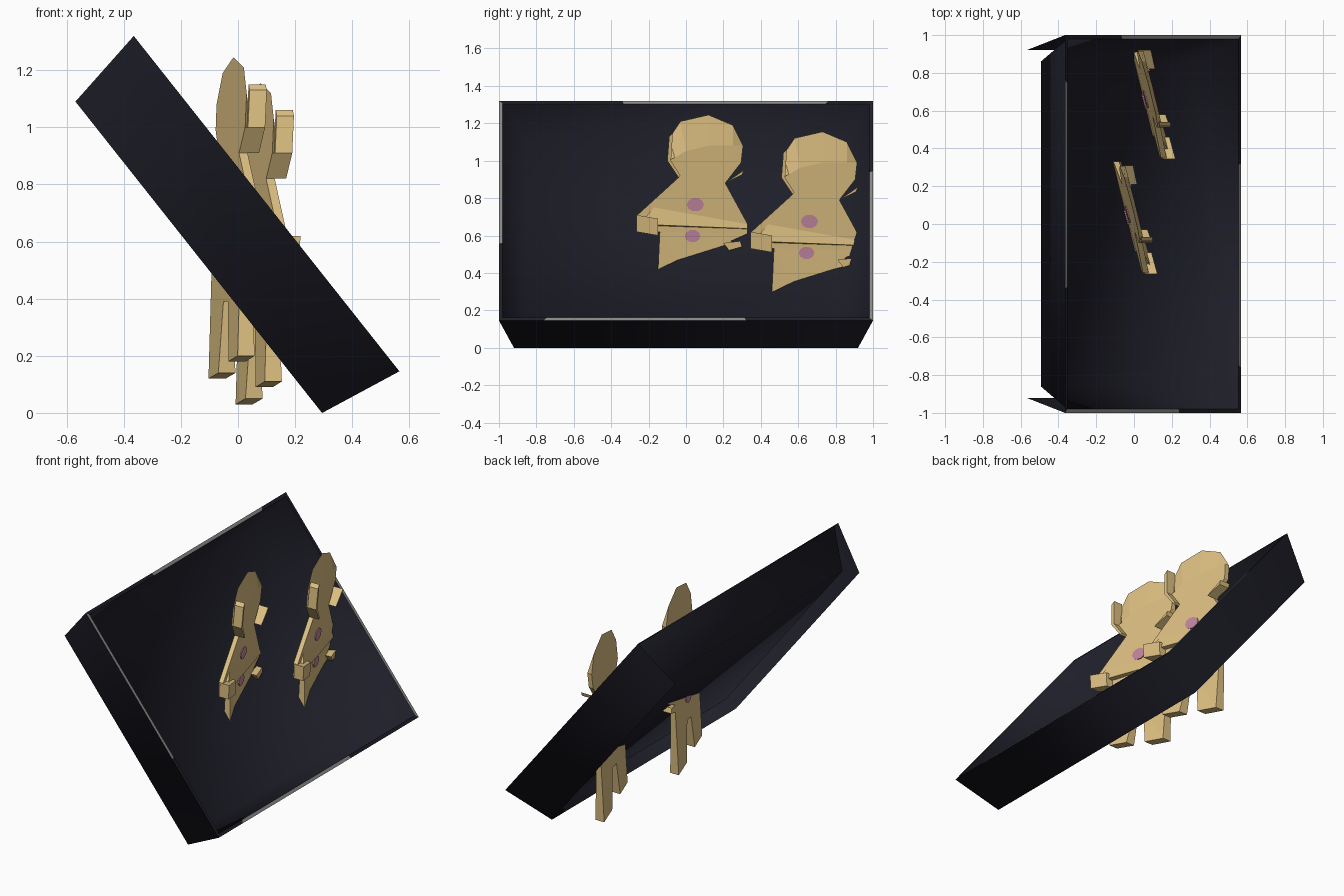
import bpy, bmesh, math
from mathutils import Vector
from mathutils.geometry import tessellate_polygon

if "Cube" in bpy.data.objects:
    bpy.data.objects.remove(bpy.data.objects["Cube"])


def material(name, rgb):
    m = bpy.data.materials.new(name)
    m.diffuse_color = (*rgb, 1)
    m.use_nodes = True
    m.node_tree.nodes["Principled BSDF"].inputs["Base Color"].default_value = m.diffuse_color
    return m


NAVY = material("dark_navy", (0.013, 0.013, 0.022))
GREY = material("rim_grey", (0.25, 0.25, 0.25))
TAN = material("biscuit_tan", (0.72, 0.52, 0.22))
PINK = material("icing_pink", (0.55, 0.24, 0.36))


def finish(name, bm, mats, smooth=False):
    bmesh.ops.recalc_face_normals(bm, faces=bm.faces[:])
    for f in bm.faces:
        f.smooth = smooth
    me = bpy.data.meshes.new(name)
    bm.to_mesh(me)
    bm.free()
    for m in mats:
        me.materials.append(m)
    ob = bpy.data.objects.new(name, me)
    bpy.context.collection.objects.link(ob)
    return ob


# --- Tray: tilted frame, t runs down the slope, d is depth below the rim ---
LENGTH = 1.498


def tray_point(t, d, y):
    return Vector((-0.365 + 0.621 * t - 0.784 * d, y, 1.32 - 0.784 * t - 0.62 * d))


def ring(bm, inset_t, inset_y, d):
    a, b, y = inset_t, LENGTH - inset_t, 1 - inset_y
    return [bm.verts.new(tray_point(t, d, s))
            for t, s in ((a, -y), (b, -y), (b, y), (a, y))]


def tray_shell(name, top, bottom, sides, floor):
    bm = bmesh.new()
    r0, r1 = ring(bm, *top), ring(bm, *bottom)
    for i in sides:
        j = (i + 1) % 4
        bm.faces.new((r0[i], r0[j], r1[j], r1[i]))
    if floor:
        bm.faces.new(r1)
    return finish(name, bm, [NAVY], smooth=True)


# outer skirt: two long sides and the lower end
tray_shell("tray_outer_walls", (0, 0, 0), (0.0535, 0.08, 0.303), (0, 1, 2), False)
# inner basin with floor
basin = tray_shell("tray_basin", (0.02, 0.02, 0), (0.09, 0.14, 0.235), (0, 1, 2, 3), True)
basin.data.flip_normals()

# rim: each strip has one pale stretch between dark ends
bm = bmesh.new()
outer, inner = ring(bm, 0, 0, 0), ring(bm, 0.02, 0.02, 0)
for i, (f0, f1) in enumerate(((0.0, 0.65), (0.12, 0.66), (0.0, 0.68), (0.12, 0.67))):
    j = (i + 1) % 4
    cuts = [0, f0, f1, 1]
    for k in range(3):
        if cuts[k + 1] - cuts[k] < 0.001:
            continue
        quad = [bm.verts.new(a.co.lerp(b.co, f)) for a, b, f in (
            (outer[i], outer[j], cuts[k]), (outer[i], outer[j], cuts[k + 1]),
            (inner[i], inner[j], cuts[k + 1]), (inner[i], inner[j], cuts[k]))]
        bm.faces.new(quad).material_index = 1 if k == 1 else 0
finish("tray_rim", bm, [NAVY, GREY])

# --- Biscuit figures: outline in (y, z), standing through the tray ---
OUTLINE = [(-0.10, 1.0), (-0.09, 1.12), (-0.03, 1.21), (0.12, 1.245), (0.25, 1.19),
           (0.305, 1.08), (0.295, 0.99), (0.21, 0.88), (0.33, 0.66), (0.33, 0.61),
           (0.24, 0.57), (0.22, 0.12), (0.09, 0.14), (0.06, 0.39), (0.0, 0.39),
           (-0.04, 0.18), (-0.16, 0.20), (-0.14, 0.62), (-0.25, 0.62), (-0.26, 0.71),
           (-0.04, 0.91)]
BACK, FRONT, LEG_FRONT = -0.03, 0.0, 0.03


def biscuit_point(shift, y, z, off):
    lean = 0.065 if z > 0.6 else 0.04
    return Vector((-0.01 - 0.26 * (y - 0.05) + lean * (z - 0.6) + off, y, z)) + shift


def prism(name, shift, back, front, off0, off1, mat, leg_off=None):
    """Extrude a (y, z) outline; leg_off replaces off1 on the low points."""
    bm = bmesh.new()
    a = [bm.verts.new(biscuit_point(shift, y, z, off0)) for y, z in back]
    b = [bm.verts.new(biscuit_point(shift, y, z, leg_off if leg_off and z < 0.3 else off1))
         for y, z in front]
    n = len(a)
    # caps are filled in the flat outline so concave notches stay open
    for shape, verts in ((back, a), (front, b)):
        for tri in tessellate_polygon([[Vector((y, z, 0)) for y, z in shape]]):
            bm.faces.new([verts[k] for k in tri])
    for i in range(n):
        j = (i + 1) % n
        bm.faces.new((a[i], a[j], b[j], b[i]))
    return finish(name, bm, [mat])


def circle(cy, cz, r, n=10):
    return [(cy + r * math.cos(k * math.tau / n), cz + 0.8 * r * math.sin(k * math.tau / n))
            for k in range(n)]


def biscuit(tag, shift):
    shift = Vector(shift)
    # body with the head sloping back above the brow
    brow = [(y + 0.03 * (z > 1.1 and y < 0), min(z, 1.08, 1.07 + 0.6 * y)) for y, z in OUTLINE]
    prism("biscuit_body_" + tag, shift, OUTLINE, brow, BACK, FRONT, TAN, LEG_FRONT)
    # sloping ledge across the arms
    bm = bmesh.new()
    pts = [(-0.17, 0.75, FRONT), (0.33, 0.66, FRONT),
           (0.33, 0.637, FRONT + 0.012), (-0.25, 0.66, FRONT + 0.035),
           (0.33, 0.635, FRONT), (-0.25, 0.655, FRONT)]
    v = [bm.verts.new(biscuit_point(shift, *p)) for p in pts]
    for f in ((0, 1, 2, 3), (3, 2, 4, 5), (0, 3, 5), (1, 4, 2)):
        bm.faces.new([v[k] for k in f])
    finish("arm_ledge_" + tag, bm, [TAN])
    # raised lips on the cheek, hand, neck and hip
    lips = {
        "cheek": ([(-0.10, 1.0), (-0.09, 1.13), (-0.07, 1.15), (-0.08, 1.0),
                   (-0.03, 0.92), (-0.04, 0.91)], -0.02, 0.04),
        "hand": ([(-0.265, 0.62), (-0.15, 0.60), (-0.15, 0.69), (-0.265, 0.71)], -0.02, 0.045),
        "neck": ([(0.21, 0.88), (0.31, 0.95), (0.30, 0.925)], -0.02, 0.05),
        "hip": ([(0.20, 0.56), (0.29, 0.57), (0.30, 0.54), (0.23, 0.52)], -0.03, 0.04),
    }
    for part, (shape, lo, hi) in lips.items():
        prism(part + "_lip_" + tag, shift, shape, shape, lo, hi, TAN)
    # icing buttons on both faces
    for k, (y, z, zb, r) in enumerate(((0.05, 0.765, 0.765, 0.046), (0.035, 0.597, 0.53, 0.042))):
        c, cb = circle(y, z, r), circle(y, zb, r)
        lift = 0.008 if k else 0.006
        prism("button_%s_%d" % (tag, k), shift, c, c, FRONT - 0.001, FRONT + lift, PINK)
        prism("back_button_%s_%d" % (tag, k), shift, cb, cb, BACK - 0.006, BACK + 0.002, PINK)


biscuit("near", (0, 0, 0))
biscuit("far", (0.095, 0.61, -0.09))
